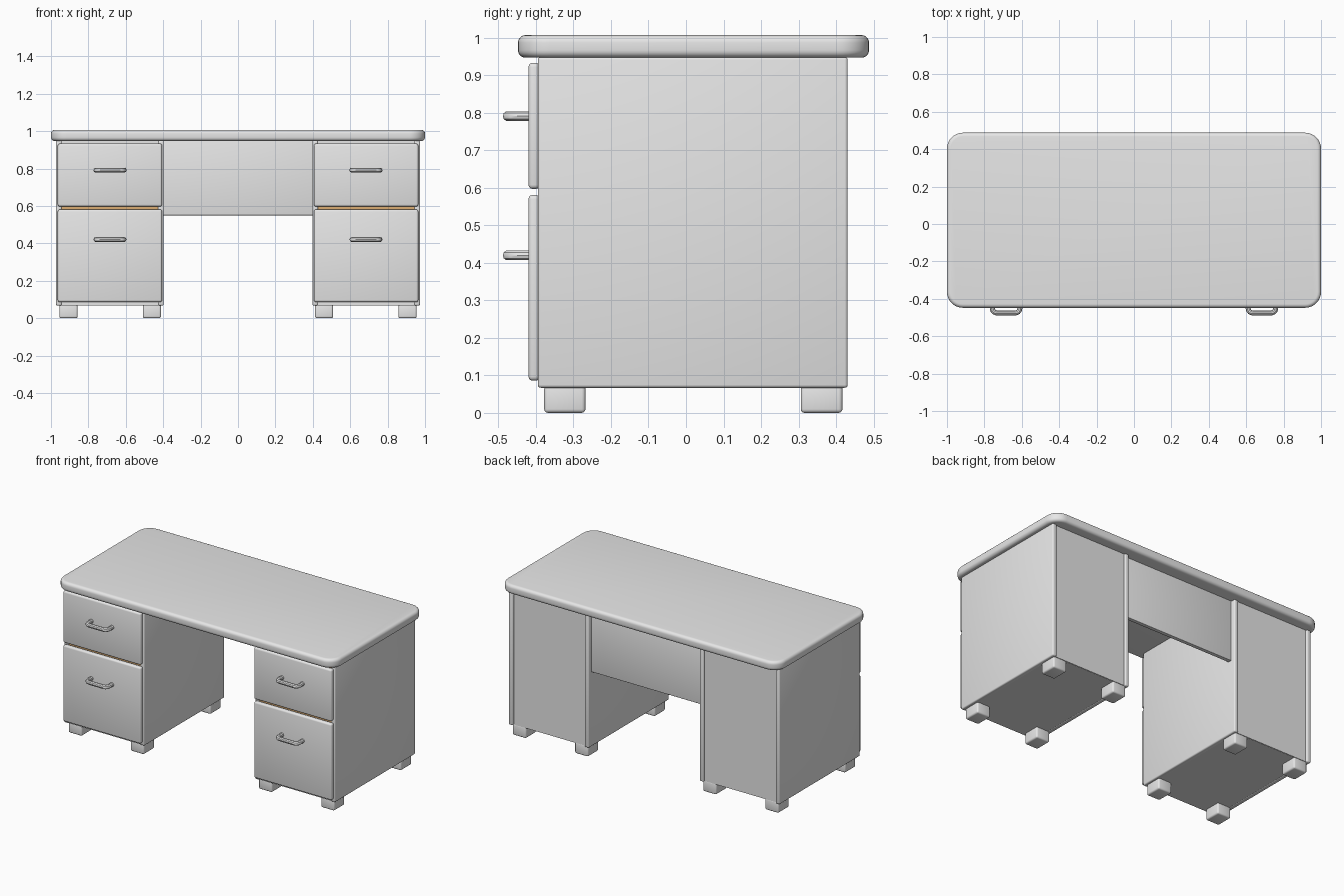
import bpy, bmesh, math

if "Cube" in bpy.data.objects:
    bpy.data.objects.remove(bpy.data.objects["Cube"])


def material(name, rgb):
    m = bpy.data.materials.new(name)
    m.diffuse_color = (*rgb, 1.0)
    m.use_nodes = True
    m.node_tree.nodes["Principled BSDF"].inputs["Base Color"].default_value = m.diffuse_color
    return m


GREY = material("light_grey", (0.8, 0.8, 0.8))
WOOD = material("tan_wood", (0.72, 0.42, 0.17))


def smooth(ob):
    bpy.ops.object.select_all(action='DESELECT')
    ob.select_set(True)
    bpy.context.view_layer.objects.active = ob
    bpy.ops.object.shade_smooth_by_angle(angle=math.radians(35))


def box(name, x, y, z, mat=GREY, bevel=0.0, corner=0.0, segs=3):
    """Box from (min, max) ranges, optional rounded plan corners and rounded edges."""
    bm = bmesh.new()
    bmesh.ops.create_cube(bm, size=1.0)
    for v in bm.verts:
        for i, (lo, hi) in enumerate((x, y, z)):
            v.co[i] = hi if v.co[i] > 0 else lo
    if corner:
        up = [e for e in bm.edges if abs(e.verts[0].co.z - e.verts[1].co.z) > 1e-4]
        bmesh.ops.bevel(bm, geom=up, offset=corner, segments=8, profile=0.5, affect='EDGES')
    if bevel:
        sharp = [e for e in bm.edges if e.calc_face_angle(0) > math.radians(50)]
        bmesh.ops.bevel(bm, geom=sharp, offset=bevel, segments=segs, profile=0.5, affect='EDGES')
    bmesh.ops.recalc_face_normals(bm, faces=bm.faces[:])
    me = bpy.data.meshes.new(name)
    bm.to_mesh(me)
    bm.free()
    me.materials.append(mat)
    ob = bpy.data.objects.new(name, me)
    bpy.context.collection.objects.link(ob)
    smooth(ob)
    return ob


def handle(name, cx, z):
    """Bow handle swept along a bent path."""
    half = [(0.074, -0.410), (0.074, -0.448), (0.071, -0.462), (0.064, -0.471), (0.052, -0.475)]
    path = [(-x, y) for x, y in half] + half[::-1]
    cu = bpy.data.curves.new(name, 'CURVE')
    cu.dimensions = '3D'
    cu.bevel_depth = 0.0135
    cu.bevel_resolution = 3
    cu.use_fill_caps = True
    sp = cu.splines.new('POLY')
    sp.points.add(len(path) - 1)
    for p, (x, y) in zip(sp.points, path):
        p.co = (cx + x, y, z, 1)
    cu.materials.append(GREY)
    ob = bpy.data.objects.new(name, cu)
    bpy.context.collection.objects.link(ob)
    bpy.ops.object.select_all(action='DESELECT')
    ob.select_set(True)
    bpy.context.view_layer.objects.active = ob
    bpy.ops.object.convert(target='MESH')
    smooth(bpy.context.view_layer.objects.active)


# desk top and modesty panel
box("desk_top", (-1, 1), (-0.448, 0.488), (0.947, 1.007), bevel=0.02, corner=0.085, segs=5)
box("modesty_panel", (-0.402, 0.402), (0.375, 0.40), (0.55, 0.95), bevel=0.003)

for side, s in (("left", -1), ("right", 1)):
    def span(a, b):
        return tuple(sorted((s * a, s * b)))

    # pedestal carcass
    yr, zr = (-0.395, 0.431), (0.067, 0.949)
    box(side + "_inner_panel", span(0.397, 0.427), yr, zr, bevel=0.008)
    box(side + "_outer_panel", span(0.943, 0.973), yr, zr, bevel=0.008)
    box(side + "_back_panel", span(0.42, 0.95), (0.39, 0.419), (0.07, 0.949))
    box(side + "_bottom_panel", span(0.42, 0.95), (-0.39, 0.415), (0.069, 0.095))
    box(side + "_drawer_box", span(0.427, 0.943), (-0.388, 0.385), (0.10, 0.93), WOOD)

    # drawers and handles
    for level, z0, z1, hz in (("upper", 0.597, 0.933, 0.791), ("lower", 0.086, 0.581, 0.420)):
        box(f"{side}_{level}_drawer_front", span(0.406, 0.964), (-0.42, -0.389), (z0, z1), bevel=0.011)
        handle(f"{side}_{level}_handle", s * 0.684, hz)

    # feet
    for xn, x0, x1 in (("inner", 0.412, 0.508), ("outer", 0.858, 0.955)):
        for yn, y0, y1 in (("front", -0.378, -0.268), ("back", 0.306, 0.417)):
            box(f"{side}_{xn}_{yn}_foot", span(x0, x1), (y0, y1), (0.0, 0.075), bevel=0.01)
